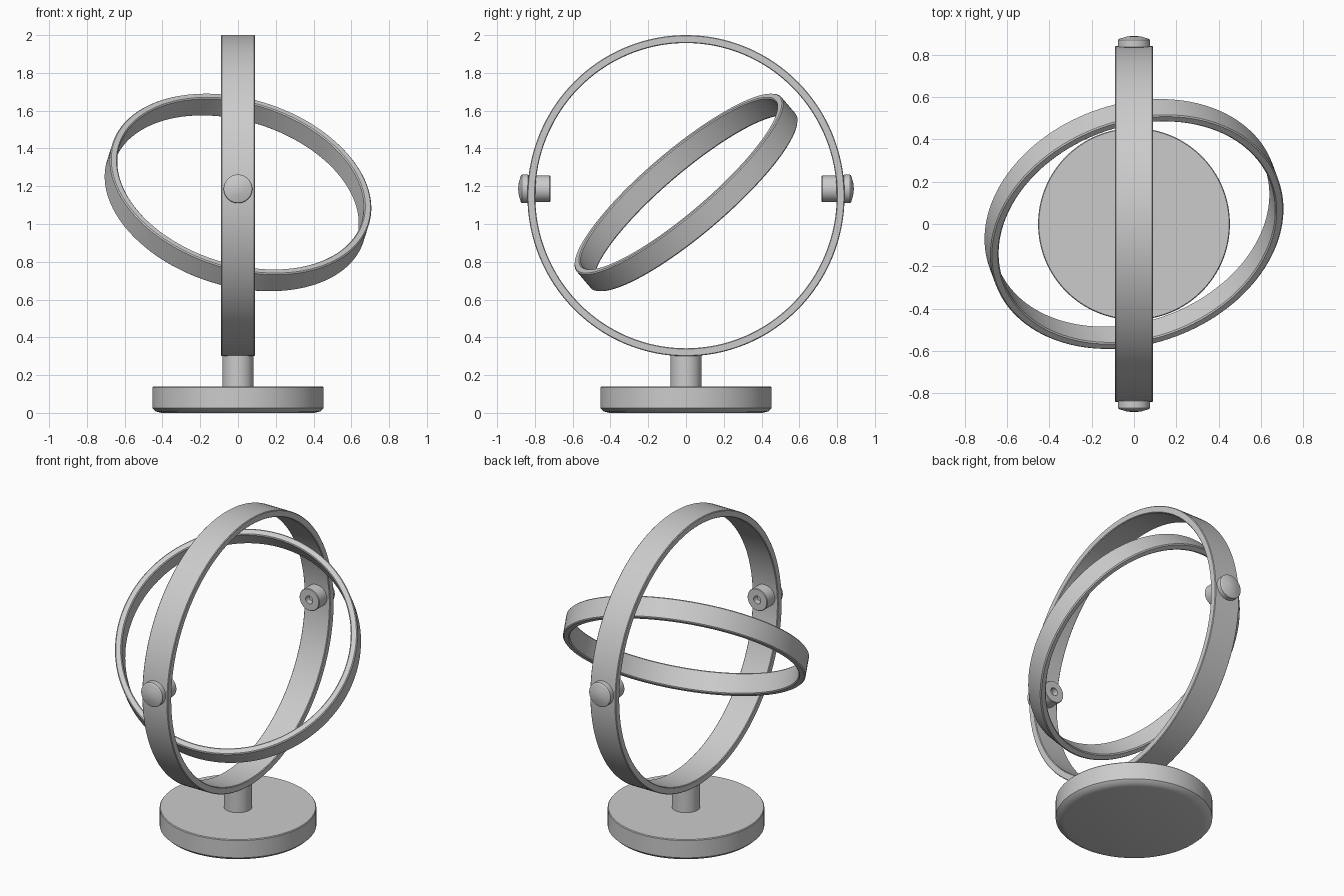
import bpy, bmesh, math
from mathutils import Vector, Matrix

if "Cube" in bpy.data.objects:
    bpy.data.objects.remove(bpy.data.objects["Cube"])

metal = bpy.data.materials.new("plain grey")
metal.diffuse_color = (0.6, 0.6, 0.6, 1)
metal.use_nodes = True
metal.node_tree.nodes["Principled BSDF"].inputs["Base Color"].default_value = metal.diffuse_color


def lathe(name, profile, axis, centre, closed=False, steps=128, scale=(1, 1, 1)):
    """Spin a (radius, height) profile about an axis through centre."""
    bm = bmesh.new()
    rows = []
    for r, h in profile:
        if r == 0:
            rows.append([bm.verts.new((0, 0, h))] * steps)
        else:
            rows.append([bm.verts.new((r * math.cos(2 * math.pi * i / steps),
                                       r * math.sin(2 * math.pi * i / steps), h))
                         for i in range(steps)])
    pairs = list(zip(rows, rows[1:]))
    if closed:
        pairs.append((rows[-1], rows[0]))
    for a, b in pairs:
        for i in range(steps):
            j = (i + 1) % steps
            bm.faces.new(list(dict.fromkeys((a[i], a[j], b[j], b[i]))))
    bmesh.ops.recalc_face_normals(bm, faces=bm.faces)
    turn = Vector(axis).to_track_quat('Z', 'Y').to_matrix().to_4x4()
    bm.transform(Matrix.Translation(centre) @ Matrix.Diagonal((*scale, 1)) @ turn)
    mesh = bpy.data.meshes.new(name)
    bm.to_mesh(mesh)
    bm.free()
    mesh.materials.append(metal)
    ob = bpy.data.objects.new(name, mesh)
    bpy.context.collection.objects.link(ob)
    bpy.ops.object.select_all(action='DESELECT')
    ob.select_set(True)
    bpy.context.view_layer.objects.active = ob
    bpy.ops.object.shade_smooth_by_angle(angle=math.radians(30))
    return ob


def band(outer, inner, half, bevel):
    """Rectangular ring section with chamfered corners."""
    b = bevel
    return [(outer, -half + b), (outer, half - b), (outer - b, half), (inner + b, half),
            (inner, half - b), (inner, -half + b), (inner + b, -half), (outer - b, -half)]


# Stand: chamfered disc and short stem
lathe("base", [(0, 0), (0.405, 0), (0.435, 0.008), (0.453, 0.025), (0.453, 0.135),
               (0.449, 0.14), (0, 0.14)], (0, 0, 1), (0, 0, 0))
lathe("stem", [(0, 0.13), (0.082, 0.13), (0.082, 0.318), (0, 0.318)],
      (0, 0, 1), (0, 0, 0), steps=48)

# Upright ring, a touch taller than it is deep
lathe("outer_ring", band(0.85, 0.808, 0.09, 0.004), (1, 0, 0), (0, 0, 1.15),
      closed=True, scale=(1, 0.988, 1))

# Tilted free ring
lathe("inner_ring", band(0.712, 0.672, 0.065, 0.006), (0.235, -0.63, 0.74),
      (0, 0, 1.167), closed=True)

# Pivots: domed cap outside the ring, drilled boss inside
for side, label in ((-1, "front"), (1, "back")):
    lathe(label + "_pivot",
          [(0, 0.755), (0.025, 0.755), (0.025, 0.718), (0.067, 0.718), (0.07, 0.722),
           (0.07, 0.832), (0.076, 0.836), (0.076, 0.868), (0.071, 0.874),
           (0.035, 0.885), (0, 0.889)],
          (0, side, 0), (0, 0, 1.186), steps=48)
